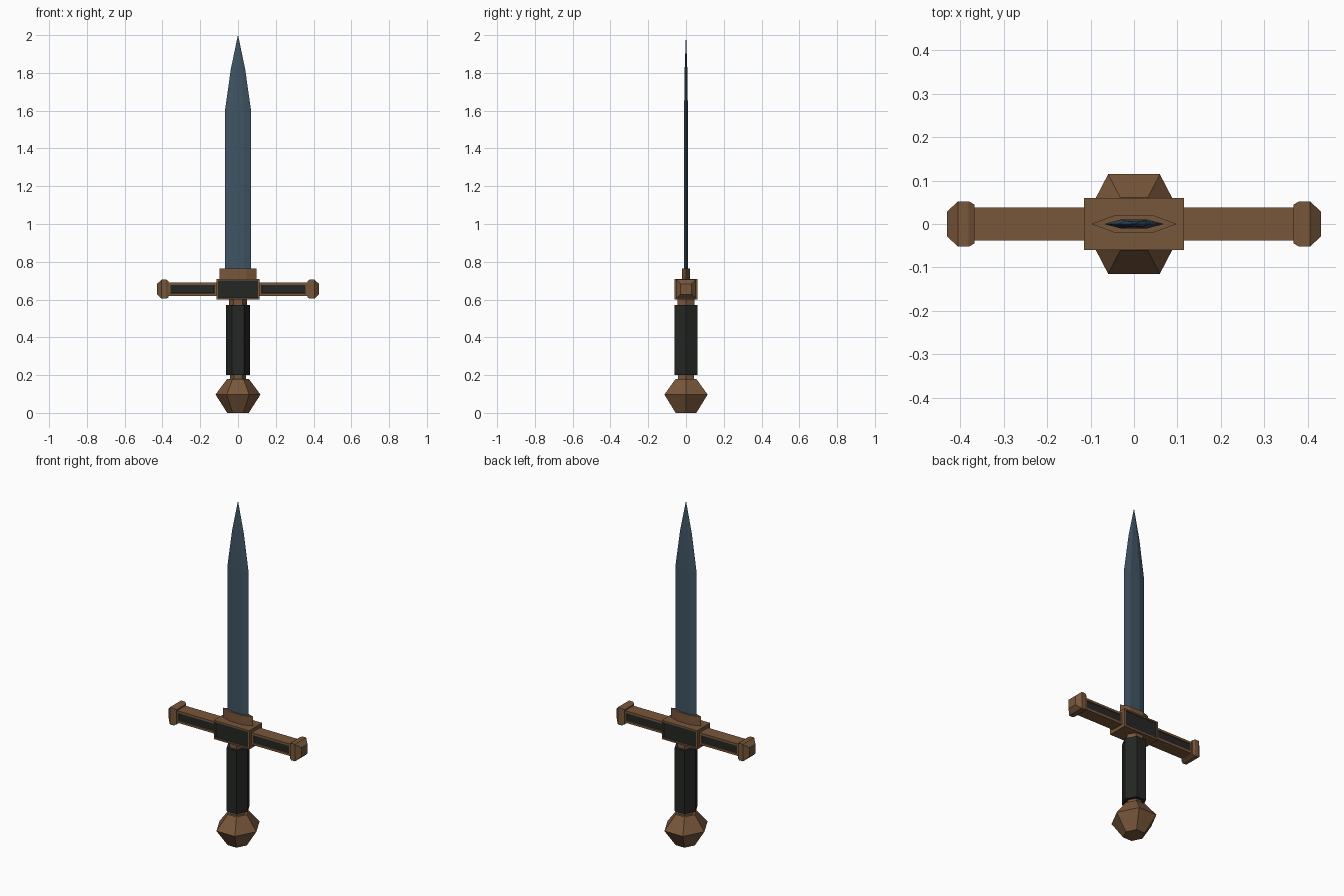
import bpy, bmesh
from math import cos, sin, pi

if "Cube" in bpy.data.objects:
    bpy.data.objects.remove(bpy.data.objects["Cube"])


def material(name, color):
    m = bpy.data.materials.new(name)
    m.diffuse_color = (*color, 1)
    m.use_nodes = True
    m.node_tree.nodes["Principled BSDF"].inputs["Base Color"].default_value = m.diffuse_color
    return m


BRONZE = material("bronze", (0.19, 0.095, 0.043))
STEEL = material("steel", (0.05, 0.09, 0.125))
LEATHER = material("dark_leather", (0.018, 0.02, 0.018))


def finish(bm, name, *mats):
    bmesh.ops.recalc_face_normals(bm, faces=bm.faces)
    mesh = bpy.data.meshes.new(name)
    bm.to_mesh(mesh)
    bm.free()
    for m in mats:
        mesh.materials.append(m)
    obj = bpy.data.objects.new(name, mesh)
    bpy.context.collection.objects.link(obj)
    return obj


def loft(name, section, rings, mat, along_x=0):
    """Skin a unit section through rings of (position, scale_a, scale_b)."""
    bm = bmesh.new()
    loops = []
    for p, a, b in rings:
        if along_x:
            pts = [(along_x * p, u * a, 0.655 + v * b) for u, v in section]
        else:
            pts = [(u * a, v * b, p) for u, v in section]
        loops.append([bm.verts.new(c) for c in pts])
    n = len(section)
    for lo, hi in zip(loops, loops[1:]):
        for i in range(n):
            j = (i + 1) % n
            bm.faces.new((lo[i], lo[j], hi[j], hi[i]))
    bm.faces.new(loops[0])
    bm.faces.new(loops[-1])
    bmesh.ops.remove_doubles(bm, verts=bm.verts, dist=1e-5)
    return finish(bm, name, mat)


def panel_box(name, x0, x1, hy, z0, z1, border, depth):
    """Bronze box with a recessed dark panel on its front and back."""
    bm = bmesh.new()
    bmesh.ops.create_cube(bm, size=1)
    for v in bm.verts:
        v.co = ((x0 + x1) / 2 + v.co.x * (x1 - x0), v.co.y * 2 * hy,
                (z0 + z1) / 2 + v.co.z * (z1 - z0))
    bm.normal_update()
    for f in [f for f in bm.faces if abs(f.normal.y) > 0.9]:
        bmesh.ops.inset_individual(bm, faces=[f], thickness=border)
        bmesh.ops.inset_individual(bm, faces=[f], thickness=0.001, depth=-depth)
        f.material_index = 1
    return finish(bm, name, BRONZE, LEATHER)


HEX = [(cos(i * pi / 3), sin(i * pi / 3) * 1.11) for i in range(6)]
LENS = [(1, 0), (0.45, 1), (-0.45, 1), (-1, 0), (-0.45, -1), (0.45, -1)]
SQUARE = [(1, 1), (-1, 1), (-1, -1), (1, -1)]

# Blade and its collar
loft("blade", LENS, [(0.72, 0.069, 0.01), (1.6, 0.069, 0.01),
                     (1.82, 0.038, 0.007), (2.0, 0.0004, 0.0004)], STEEL)
loft("blade_collar", LENS, [(0.70, 0.098, 0.02), (0.765, 0.098, 0.02)], BRONZE)

# Crossguard: centre block, arms, end caps
panel_box("guard_block", -0.115, 0.115, 0.06, 0.6, 0.71, 0.013, 0.005)
for side, label in ((1, "right"), (-1, "left")):
    x0, x1 = sorted((side * 0.113, side * 0.37))
    panel_box("guard_arm_" + label, x0, x1, 0.038, 0.62, 0.69, 0.018, 0.005)
    loft("guard_cap_" + label, SQUARE,
         [(0.367, 0.045, 0.043), (0.38, 0.052, 0.05),
          (0.405, 0.052, 0.05), (0.43, 0.028, 0.027)], BRONZE, along_x=side)

# Handle: grip, necks, pommel
loft("grip", HEX, [(0.2, 0.063, 0.063), (0.57, 0.063, 0.063)], LEATHER)
loft("upper_neck", HEX, [(0.56, 0.047, 0.047), (0.605, 0.047, 0.047)], BRONZE)
loft("lower_neck", HEX, [(0.17, 0.043, 0.043), (0.21, 0.043, 0.043)], BRONZE)
loft("pommel", HEX, [(0.0, 0.057, 0.057), (0.097, 0.119, 0.119),
                     (0.18, 0.057, 0.057)], BRONZE)
